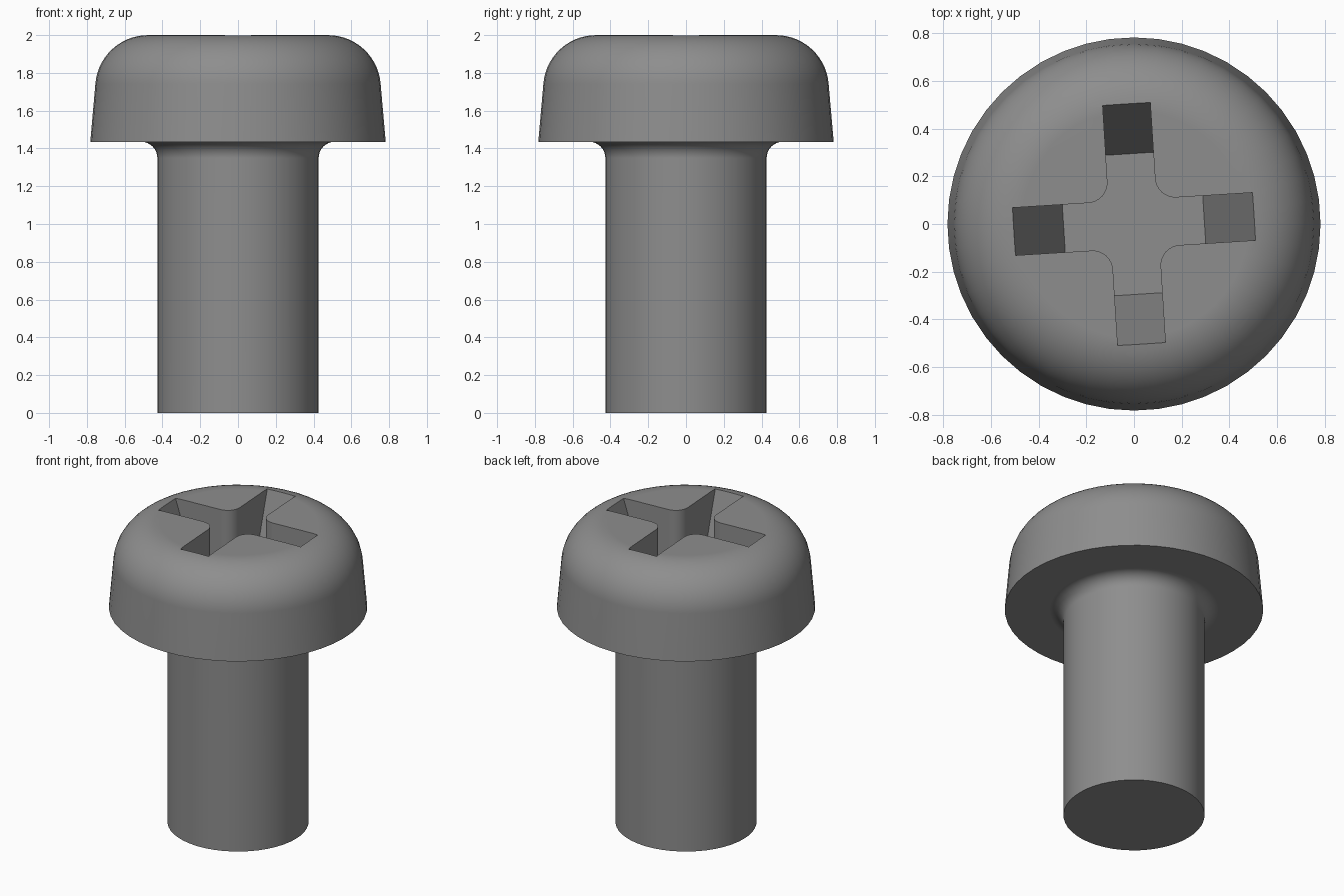
import bpy, bmesh, math
from mathutils import Matrix

if "Cube" in bpy.data.objects:
    bpy.data.objects.remove(bpy.data.objects["Cube"])

SEGMENTS = 48
steel = bpy.data.materials.new("grey steel")
steel.diffuse_color = (0.27, 0.27, 0.27, 1)
steel.use_nodes = True
steel.node_tree.nodes["Principled BSDF"].inputs["Base Color"].default_value = steel.diffuse_color


def make_object(name, bm):
    bmesh.ops.recalc_face_normals(bm, faces=bm.faces)
    mesh = bpy.data.meshes.new(name)
    bm.to_mesh(mesh)
    bm.free()
    mesh.materials.append(steel)
    obj = bpy.data.objects.new(name, mesh)
    bpy.context.collection.objects.link(obj)
    return obj


def arc(cx, cz, r, start, end, steps):
    angles = [math.radians(start + (end - start) * i / steps) for i in range(steps + 1)]
    return [(cx + r * math.cos(a), cz + r * math.sin(a)) for a in angles]


# Screw body: shank, fillet under the head, tapered side, rounded crown
profile = [(0.427, 0)]
profile += arc(0.512, 1.35, 0.085, 180, 90, 8)
profile += [(0.782, 1.435)]
profile += arc(0.476, 1.72, 0.28, 4.6, 90, 14)

bm = bmesh.new()
rings = []
for r, z in profile:
    rings.append([bm.verts.new((r * math.cos(2 * math.pi * i / SEGMENTS),
                                r * math.sin(2 * math.pi * i / SEGMENTS), z))
                  for i in range(SEGMENTS)])
for low, high in zip(rings, rings[1:]):
    for i in range(SEGMENTS):
        j = (i + 1) % SEGMENTS
        bm.faces.new((low[i], low[j], high[j], high[i]))
bm.faces.new(rings[0])
bm.faces.new(rings[-1])
screw = make_object("screw", bm)

# Cross recess cutter: four arms with sloping ends and rounded inner corners
DEPTH, RISE, HALF, FILLET = 0.66, 0.1, 0.1, 0.085
SLOPE = 0.21 / DEPTH


def cross(end, z):
    arm = [(end, -HALF), (end, HALF)]
    arm += arc(HALF + FILLET, HALF + FILLET, FILLET, 270, 180, 8)
    verts = []
    for k in range(4):
        turn = Matrix.Rotation(math.radians(3.6 + 90 * k), 3, "Z")
        verts += [bm.verts.new(turn @ Matrix.Translation((x, y, z)).translation) for x, y in arm]
    return verts


bm = bmesh.new()
bottom = cross(0.295, 2 - DEPTH)
top = cross(0.505 + RISE * SLOPE, 2 + RISE)
for i in range(len(top)):
    j = (i + 1) % len(top)
    bm.faces.new((bottom[i], bottom[j], top[j], top[i]))
bm.faces.new(bottom)
bm.faces.new(top)
cutter = make_object("recess_cutter", bm)
cutter.hide_render = True
cutter.hide_set(True)

# Cut the recess and smooth the round surfaces
cut = screw.modifiers.new("recess", "BOOLEAN")
cut.object = cutter
cut.operation = "DIFFERENCE"
cut.solver = "EXACT"
bpy.context.view_layer.objects.active = screw
screw.select_set(True)
bpy.ops.object.modifier_apply(modifier=cut.name)
bpy.ops.object.shade_smooth_by_angle(angle=math.radians(30))
weighted = screw.modifiers.new("flat_caps", "WEIGHTED_NORMAL")
weighted.keep_sharp = True
